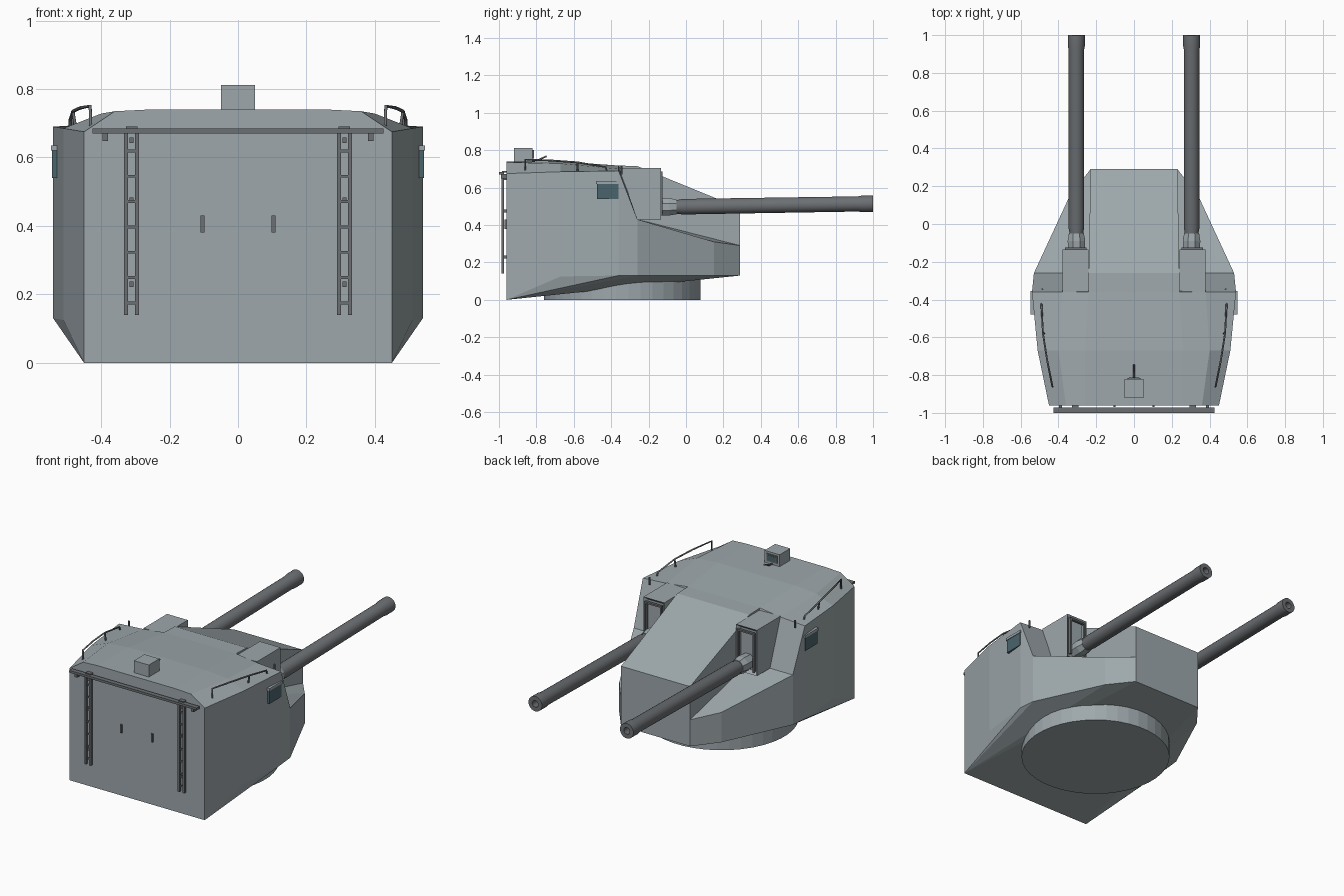
import bpy, bmesh, math
from mathutils import Matrix, Vector

if "Cube" in bpy.data.objects:
    bpy.data.objects.remove(bpy.data.objects["Cube"])


def material(name, rgb):
    m = bpy.data.materials.new(name)
    m.diffuse_color = (*rgb, 1)
    m.use_nodes = True
    m.node_tree.nodes["Principled BSDF"].inputs["Base Color"].default_value = m.diffuse_color
    return m


STEEL = material("dark_steel", (0.15, 0.16, 0.17))
GLASS = material("dark_glass", (0.07, 0.13, 0.15))
PAINT = material("grey_paint", (0.34, 0.39, 0.41))


def finish(name, bm, mat=PAINT, smooth=False):
    bmesh.ops.recalc_face_normals(bm, faces=bm.faces)
    me = bpy.data.meshes.new(name)
    bm.to_mesh(me)
    bm.free()
    ob = bpy.data.objects.new(name, me)
    bpy.context.collection.objects.link(ob)
    me.materials.append(mat)
    if smooth:
        bpy.context.view_layer.objects.active = ob
        ob.select_set(True)
        bpy.ops.object.shade_smooth_by_angle(angle=math.radians(35))
        ob.select_set(False)
    return ob


def add_box(bm, x0, x1, y0, y1, z0, z1):
    m = Matrix.Translation(((x0 + x1) / 2, (y0 + y1) / 2, (z0 + z1) / 2)) @ \
        Matrix.Diagonal((x1 - x0, y1 - y0, z1 - z0, 1))
    return bmesh.ops.create_cube(bm, size=1, matrix=m)["verts"]


def boxes(name, items, mat=PAINT):
    bm = bmesh.new()
    for b in items:
        add_box(bm, *b)
    return finish(name, bm, mat)


def rod(name, paths, r=0.006):
    cu = bpy.data.curves.new(name, "CURVE")
    cu.dimensions = "3D"
    cu.bevel_depth, cu.bevel_resolution, cu.use_fill_caps = r, 1, True
    for pts in paths:
        sp = cu.splines.new("POLY")
        sp.points.add(len(pts) - 1)
        for p, co in zip(sp.points, pts):
            p.co = (*co, 1)
    cu.materials.append(STEEL)
    bpy.context.collection.objects.link(bpy.data.objects.new(name, cu))


def lathe(name, origin, direction, profile, sides, mat, smooth):
    # revolve (distance, radius) pairs around a barrel axis
    bm = bmesh.new()
    rings = [[bm.verts.new((r * math.cos(a), r * math.sin(a), d))
              for a in (math.tau * (k + .5) / sides for k in range(sides))]
             for d, r in profile]
    for a, b in zip(rings, rings[1:]):
        for k in range(sides):
            n = (k + 1) % sides
            bm.faces.new((a[k], a[n], b[n], b[k]))
    bm.faces.new(rings[0])
    bm.faces.new(rings[-1])
    ob = finish(name, bm, mat, smooth)
    ob.rotation_euler = Vector(direction).to_track_quat("Z", "Y").to_euler()
    ob.location = origin


# faceted gun house: right-half corner points, mirrored face by face
P = dict(
    B0=(.45, -.96, 0), T0=(.45, -.96, .675), R0=(.36, -.96, .735), C0=(.26, -.96, .74),
    B1=(.51, -.67, .125), T1=(.51, -.67, .685), R1=(.40, -.67, .728), C1=(.26, -.67, .74),
    B2=(.54, -.36, .13), T2=(.54, -.36, .69), R2=(.38, -.36, .70), C2=(.24, -.36, .718),
    B3=(.53, -.26, .13), S3=(.53, -.26, .43), I3=(.24, -.26, .43), C3=(.24, -.26, .715),
    B4=(.34, .15, .13), S4=(.34, .15, .31),
    B5=(.23, .29, .13), S5=(.23, .29, .29), F5=(.23, .29, .49))
SIDE = ("B0 B1 T1 T0|B1 B2 T2 T1|B2 B3 S3 T2|B3 B4 S4 S3|B4 B5 S5 S4|"
        "T0 T1 R1 R0|R0 R1 C1 C0|T1 T2 R2 R1|R1 R2 C2 C1|T2 S3 I3 C2 R2|C2 I3 C3|"
        "I3 S5 F5 C3|S3 S4 I3|S4 S5 I3|B0 B5 B4|B0 B4 B3|B0 B3 B2|B0 B2 B1")
SPAN = "B0 T0 R0 C0|C0 C1|C1 C2|C2 C3|C3 F5|F5 S5 B5|B5 B0"
bm = bmesh.new()
right = {k: bm.verts.new(p) for k, p in P.items()}
left = {k: bm.verts.new((-p[0], p[1], p[2])) for k, p in P.items()}
for f in SIDE.split("|"):
    for v in (right, left):
        bm.faces.new([v[k] for k in f.split()])
for f in SPAN.split("|"):
    ks = f.split()
    bm.faces.new([right[k] for k in ks] + [left[k] for k in reversed(ks)])
finish("gun_house", bm)

# turntable ring under the house
lathe("base_ring", (0, -.34, 0), (0, 0, 1), [(0, .42), (.12, .42)], 40, PAINT, False)

for s, side in ((1, "right"), (-1, "left")):
    def sx(a, b):
        return tuple(sorted((s * a, s * b)))

    # gun port housing with recessed front panel
    bm = bmesh.new()
    add_box(bm, *sx(.24, .378), -.36, -.135, .43, .706)
    front = max(bm.faces, key=lambda f: f.calc_center_median().y)
    bmesh.ops.inset_region(bm, faces=[front], thickness=.025)
    bmesh.ops.translate(bm, verts=front.verts, vec=(0, -.02, 0))
    for v in bm.verts:                       # lean the back to the notch wall
        if v.co.y < -.3 and v.co.z < .5:
            v.co.y = -.26
    finish(side + "_gun_port", bm)
    x0, x1 = .262, .356
    boxes(side + "_port_frame", [
        (*sx(x0 - .01, x0), -.14, -.125, .45, .685), (*sx(x1, x1 + .01), -.14, -.125, .45, .685),
        (*sx(x0, x1), -.14, -.125, .675, .685)], STEEL)

    # barrel with flared muzzle and bore, and its eight-sided collar
    axis = (0, 1.14, .018)
    lathe(side + "_gun_barrel", (s * .305, -.14, .496), axis,
          [(0, .036), (.10, .038), (.12, .042), (1.06, .041), (1.08, .045), (1.14, .045),
           (1.14, .02), (1.0, .02)], 20, STEEL, True)
    lathe(side + "_barrel_collar", (s * .305, -.16, .496), axis,
          [(0, .046), (.07, .05), (.11, .043)], 8, PAINT, False)

    # side window with visor
    boxes(side + "_window", [(*sx(.525, .543), -.475, -.36, .54, .62)], GLASS)
    boxes(side + "_window_visor", [(*sx(.52, .547), -.48, -.355, .62, .635)])

    # roof handrail with posts
    rod(side + "_handrail", [
        [(s * .43, -.86, .68), (s * .432, -.86, .75), (s * .46, -.72, .745),
         (s * .482, -.58, .735), (s * .49, -.43, .71), (s * .49, -.42, .68)],
        [(s * .482, -.58, .735), (s * .475, -.58, .69)],
        [(s * .485, -.345, .67), (s * .485, -.345, .715)]], .005)

    # rear ladder: stiles, rungs and stand-offs
    parts = [(*sx(x - .006, x + .006), -.987, -.972, .14, .675) for x in (.295, .327)]
    parts += [(*sx(.295, .327), -.983, -.975, z - .004, z + .004)
              for z in (.175 + .074 * i for i in range(7))]
    parts += [(*sx(.305, .317), -.978, -.955, z - .008, z + .008) for z in (.23, .475, .65)]
    boxes(side + "_ladder", parts, STEEL)

    # door handle, rail bracket and ladder top tab
    boxes(side + "_rear_fittings", [
        (*sx(.098, .109), -.97, -.955, .38, .43),
        (*sx(.38, .396), -.99, -.955, .648, .672),
        (*sx(.293, .327), -.985, -.955, .68, .69)], STEEL)

# gutter rail across the rear
boxes("rear_rail", [(-.425, .425, -1.0, -.972, .67, .684)], STEEL)

# roof sight with window and hood
boxes("roof_sight", [(-.05, .05, -.92, -.82, .735, .812)])
boxes("sight_window_frame", [(-.035, .035, -.825, -.814, .755, .80)], STEEL)
boxes("sight_window", [(-.027, .027, -.82, -.812, .762, .793)], GLASS)
rod("sight_arm", [[(0, -.83, .742), (0, -.79, .748), (0, -.745, .768)]], .005)
